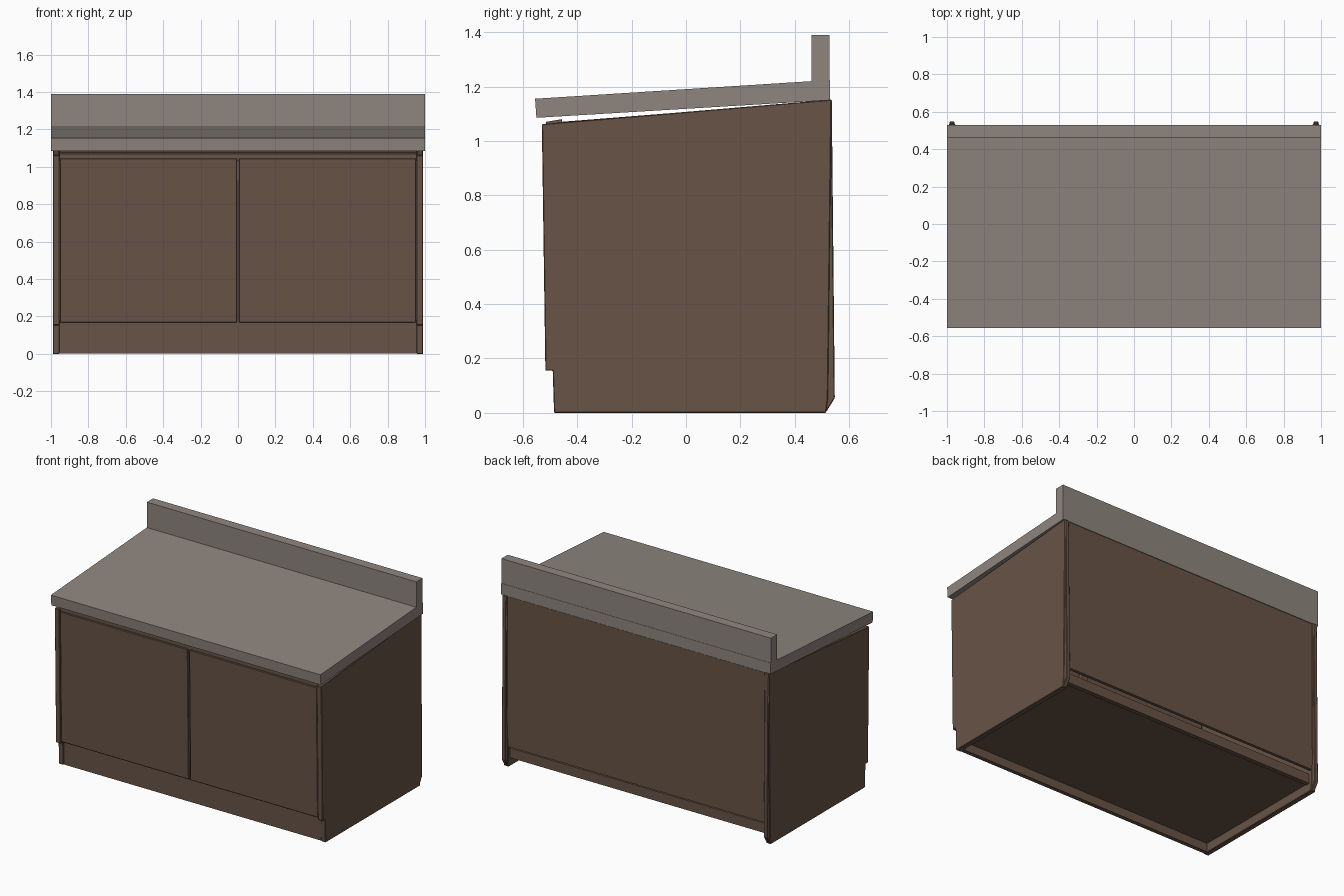
import bpy
import bmesh

cube = bpy.data.objects.get("Cube")
if cube:
    bpy.data.objects.remove(cube, do_unlink=True)


def material(name, rgb):
    mat = bpy.data.materials.new(name)
    mat.use_nodes = True
    color = (*rgb, 1.0)
    mat.diffuse_color = color
    for node in mat.node_tree.nodes:
        if node.type == 'BSDF_PRINCIPLED':
            node.inputs["Base Color"].default_value = color
            node.inputs["Roughness"].default_value = 0.8
    return mat


brown = material("brown wood", (0.138, 0.087, 0.061))
stone = material("grey stone", (0.275, 0.238, 0.212))


def prism(name, profile, x0, x1, mat, bevel=0.0):
    """Extrude a closed (y, z) profile from x0 to x1."""
    bm = bmesh.new()
    face = bm.faces.new([bm.verts.new((x0, y, z)) for y, z in profile])
    grown = bmesh.ops.extrude_face_region(bm, geom=[face])["geom"]
    moved = [v for v in grown if isinstance(v, bmesh.types.BMVert)]
    bmesh.ops.translate(bm, verts=moved, vec=(x1 - x0, 0, 0))
    bmesh.ops.recalc_face_normals(bm, faces=bm.faces)
    mesh = bpy.data.meshes.new(name)
    bm.to_mesh(mesh)
    bm.free()
    mesh.materials.append(mat)
    obj = bpy.data.objects.new(name, mesh)
    bpy.context.collection.objects.link(obj)
    if bevel:
        mod = obj.modifiers.new("soft edge", 'BEVEL')
        mod.width = bevel
        mod.segments = 1
    return obj


def box(y0, y1, z0, z1):
    return [(y0, z0), (y1, z0), (y1, z1), (y0, z1)]


INNER, OUTER = 0.955, 0.99

# Sloping worktop and upright backsplash
prism("worktop", [(-0.55, 1.085), (0.53, 1.15), (0.53, 1.224), (-0.555, 1.155)],
      -1, 1, stone)
prism("backsplash", box(0.462, 0.528, 1.2, 1.39), -1, 1, stone)

# Side panels with toe notch, and tapered posts behind them
side = [(-0.485, 0), (0.515, 0), (0.522, 0.055), (0.535, 1.152),
        (-0.53, 1.062), (-0.517, 0.155), (-0.49, 0.155)]
post = [(0.515, 0.002), (0.547, 0.055), (0.536, 1.152), (0.51, 1.15)]
for label, s in (("left", 1), ("right", -1)):
    prism(label + "_side_panel", side, s * INNER, s * OUTER, brown, 0.003)
    prism(label + "_back_post", post, s * (INNER + 0.004), s * (OUTER - 0.004), brown, 0.003)

# Doors follow the slight lean of the front
door = [(-0.514, 0.168), (-0.49, 0.168), (-0.50, 1.045), (-0.526, 1.045)]
for label, s in (("left", 1), ("right", -1)):
    prism(label + "_door", door, s * 0.006, s * (INNER - 0.003), brown, 0.003)

# Carcass: toe board, front rails, centre post, floor and back
prism("toe_board", box(-0.482, -0.455, 0.003, 0.158), -INNER, INNER, brown)
prism("lower_rail", box(-0.49, -0.45, 0.155, 0.18), -INNER, INNER, brown)
prism("top_rail", [(-0.515, 1.03), (-0.46, 1.03), (-0.455, 1.08), (-0.515, 1.07)],
      -INNER, INNER, brown)
prism("centre_post", box(-0.49, -0.46, 0.16, 1.04), -0.02, 0.02, brown)
prism("floor_board", box(-0.46, 0.50, 0.06, 0.085), -INNER, INNER, brown)
prism("back_rail", box(0.47, 0.50, 0.055, 0.12), -INNER, INNER, brown)
prism("back_panel", [(0.505, 0.14), (0.525, 0.14), (0.528, 1.148), (0.505, 1.147)],
      -INNER, INNER, brown)
prism("top_board", [(-0.46, 1.045), (0.51, 1.125), (0.51, 1.147), (-0.46, 1.07)],
      -INNER, INNER, brown)
